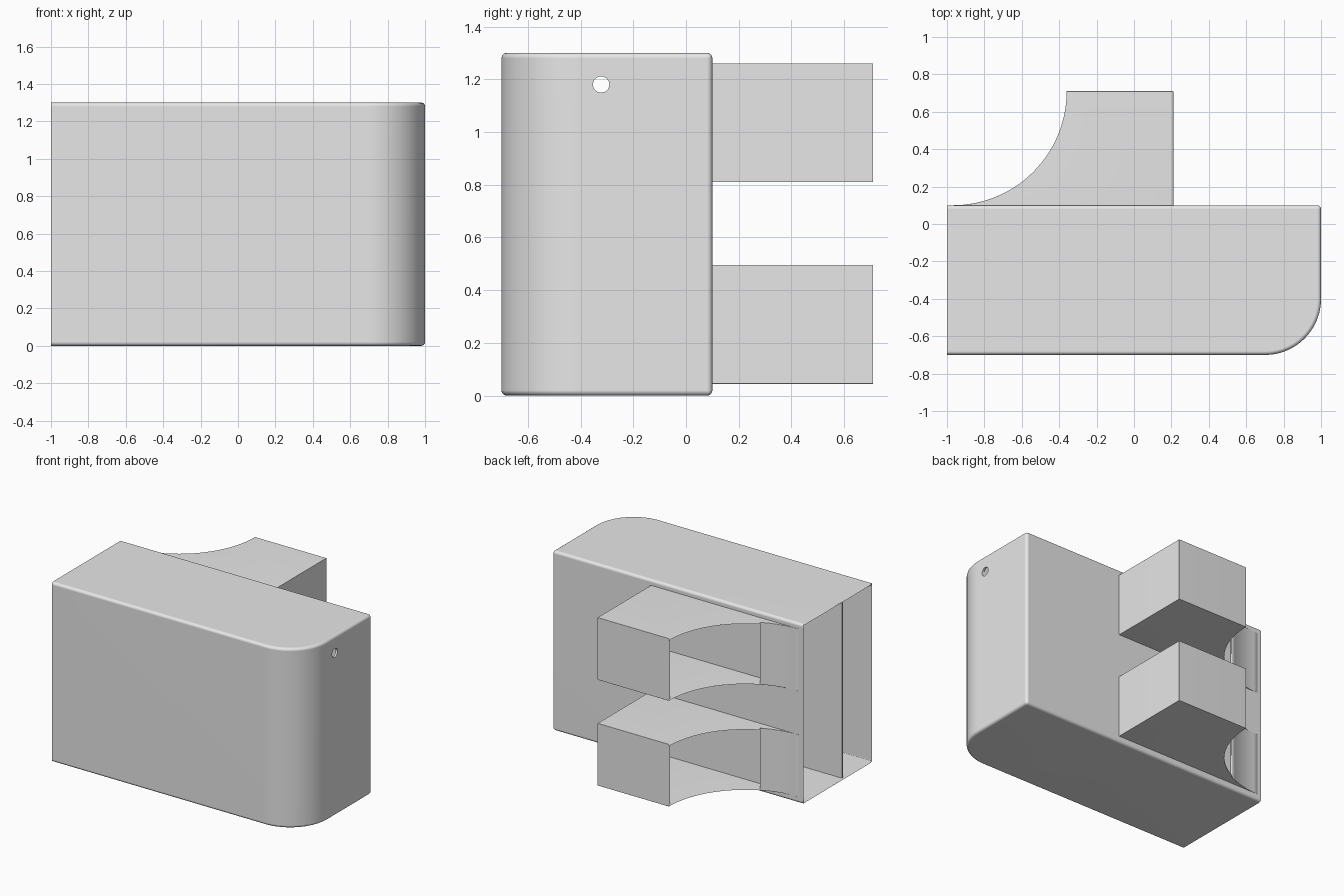
import bpy, bmesh
from math import sin, cos, pi
from mathutils import Matrix

if "Cube" in bpy.data.objects:
    bpy.data.objects.remove(bpy.data.objects["Cube"])

WALL, ROUND = 0.014, 0.02
grey = bpy.data.materials.new("plain grey")
grey.use_nodes = True
grey.diffuse_color = (0.8, 0.8, 0.8, 1)
grey.node_tree.nodes["Principled BSDF"].inputs["Base Color"].default_value = (0.8, 0.8, 0.8, 1)


def finish(name, bm):
    mesh = bpy.data.meshes.new(name)
    bm.to_mesh(mesh)
    bm.free()
    obj = bpy.data.objects.new(name, mesh)
    bpy.context.collection.objects.link(obj)
    mesh.materials.append(grey)
    return obj


def arc(cx, cy, r, start, end, n=28):
    angles = [start + (end - start) * i / n for i in range(n + 1)]
    return [(cx + r * cos(a), cy + r * sin(a)) for a in angles]


def shell(name, outline, z0, z1, is_open, is_vertical_round):
    """Thin-walled prism with some sides left open and its outer edges rounded."""
    bm = bmesh.new()
    base = bm.faces.new([bm.verts.new((x, y, z0)) for x, y in outline])
    top = bmesh.ops.extrude_face_region(bm, geom=[base])["geom"]
    bmesh.ops.translate(bm, vec=(0, 0, z1 - z0),
                        verts=[v for v in top if isinstance(v, bmesh.types.BMVert)])
    bmesh.ops.recalc_face_normals(bm, faces=bm.faces)
    sides = [f for f in bm.faces if abs(f.normal.z) < 0.5 and is_open(f)]
    bmesh.ops.delete(bm, geom=sides, context="FACES")
    edges = []
    for e in bm.edges:
        a, b = e.verts
        vertical = abs(a.co.z - b.co.z) > 0.1
        if len(e.link_faces) == 2 and (not vertical or is_vertical_round(a.co)):
            edges.append(e)
    bmesh.ops.bevel(bm, geom=edges, offset=ROUND, segments=4, profile=0.5,
                    affect="EDGES", clamp_overlap=True)
    obj = finish(name, bm)
    thick = obj.modifiers.new("Wall", "SOLIDIFY")
    thick.thickness, thick.offset, thick.use_even_offset = WALL, -1, True
    return obj


def smooth(obj):
    bpy.ops.object.select_all(action="DESELECT")
    obj.select_set(True)
    bpy.context.view_layer.objects.active = obj
    bpy.ops.object.shade_smooth_by_angle(angle=pi / 6)
    obj.modifiers.new("Flat sides", "WEIGHTED_NORMAL").keep_sharp = True


# Main case: one rounded front corner, open at the -x end
case_outline = [(-1, 0.1), (-1, -0.7)] + arc(0.7, -0.4, 0.3, -pi / 2, 0) + [(1, 0.1)]
case = shell("case", case_outline, 0, 1.3,
             lambda f: f.normal.x < -0.9,
             lambda p: p.x > 0.9 and p.y > 0)

# Small round hole through the end wall
bm = bmesh.new()
bmesh.ops.create_cone(bm, cap_ends=True, segments=32, radius1=0.031, radius2=0.031, depth=0.2,
                      matrix=Matrix.Translation((1, -0.322, 1.18)) @ Matrix.Rotation(pi / 2, 4, "Y"))
cutter = finish("hole_cutter", bm)
cutter.hide_render = True
cutter.hide_set(True)
cut = case.modifiers.new("Hole", "BOOLEAN")
cut.operation, cut.object, cut.solver = "DIFFERENCE", cutter, "EXACT"
smooth(case)

# Divider running lengthwise inside the case
bm = bmesh.new()
bmesh.ops.create_cube(bm, size=1, matrix=Matrix.Translation((-0.005, -0.363, 0.65))
                      @ Matrix.Diagonal((1.985, WALL, 1.28, 1)))
finish("divider", bm)

# Two hollow hooks on the back, open along the concave curve
hook_outline = [(0.21, 0.1), (0.21, 0.71)] + arc(-0.97, 0.71, 0.61, 0, -pi / 2)
for name, z0, z1 in (("lower_hook", 0.045, 0.495), ("upper_hook", 0.81, 1.26)):
    hook = shell(name, hook_outline, z0, z1,
                 lambda f: f.normal.x < 0.9 and f.normal.y < 0.9,
                 lambda p: p.x > 0.2 and p.y > 0.7)
    smooth(hook)
